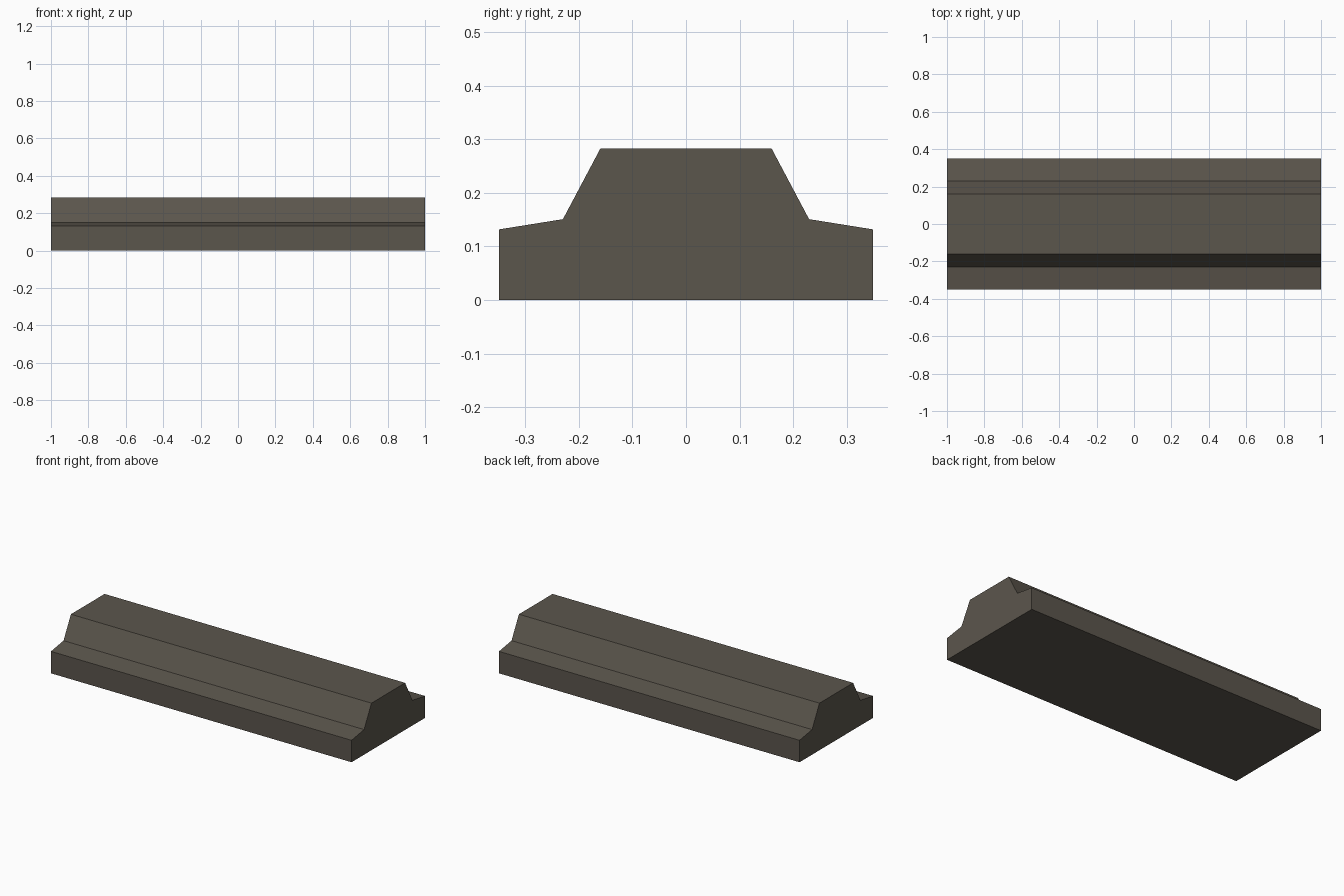
import bpy
import bmesh

if "Cube" in bpy.data.objects:
    bpy.data.objects.remove(bpy.data.objects["Cube"])

HALF_LENGTH = 1.0

# Half of the cross-section (y, z); the other half is mirrored
half = [(0.349, 0.0), (0.349, 0.132), (0.23, 0.151), (0.16, 0.283)]
profile = half + [(-y, z) for y, z in reversed(half)]

# Single dark stone colour
stone = bpy.data.materials.new("dark_stone")
stone.diffuse_color = (0.105, 0.092, 0.073, 1.0)
stone.use_nodes = True
stone.node_tree.nodes["Principled BSDF"].inputs["Base Color"].default_value = stone.diffuse_color

# Stepped block: profile face extruded along x
bm = bmesh.new()
end = bm.faces.new([bm.verts.new((-HALF_LENGTH, y, z)) for y, z in profile])
extruded = bmesh.ops.extrude_face_region(bm, geom=[end], use_keep_orig=True)["geom"]
moved = [v for v in extruded if isinstance(v, bmesh.types.BMVert)]
bmesh.ops.translate(bm, verts=moved, vec=(2 * HALF_LENGTH, 0, 0))
bmesh.ops.recalc_face_normals(bm, faces=bm.faces[:])

mesh = bpy.data.meshes.new("stepped_block")
bm.to_mesh(mesh)
bm.free()
mesh.materials.append(stone)
block = bpy.data.objects.new("stepped_block", mesh)
bpy.context.collection.objects.link(block)
